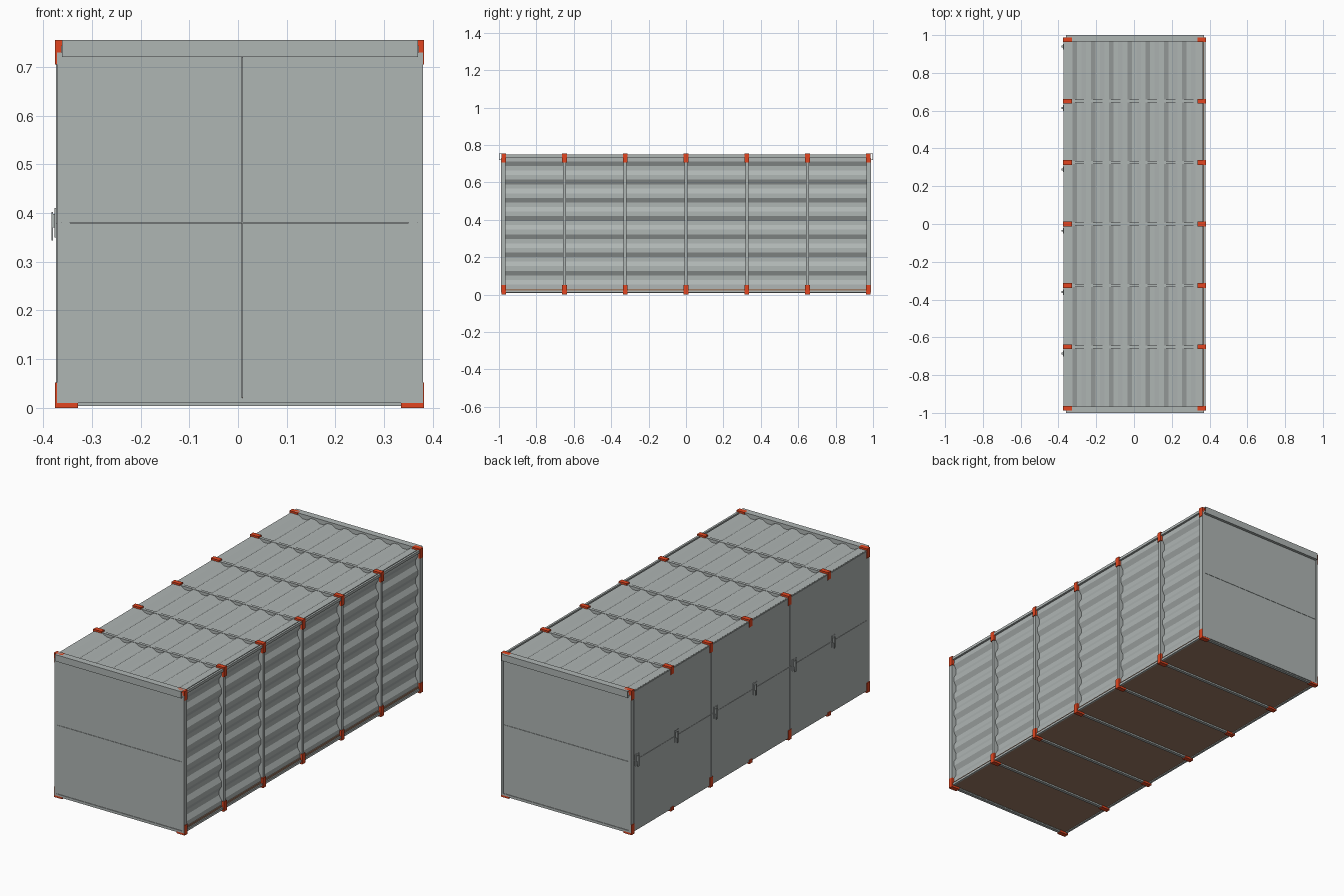
import bpy, bmesh

if "Cube" in bpy.data.objects:
    bpy.data.objects.remove(bpy.data.objects["Cube"])

def mat(name, c):
    m = bpy.data.materials.new(name)
    m.diffuse_color = (*c, 1)
    m.use_nodes = True
    m.node_tree.nodes["Principled BSDF"].inputs["Base Color"].default_value = m.diffuse_color
    return m

GREY = mat("grey_steel", (0.43, 0.465, 0.457))
ORANGE = mat("orange_fittings", (0.76, 0.06, 0.014))
BROWN = mat("brown_floor", (0.34, 0.20, 0.13))

def finish(name, bm, m):
    bmesh.ops.recalc_face_normals(bm, faces=bm.faces)
    me = bpy.data.meshes.new(name)
    bm.to_mesh(me)
    bm.free()
    me.materials.append(m)
    ob = bpy.data.objects.new(name, me)
    bpy.context.collection.objects.link(ob)
    return ob

def boxes(name, items, m):
    """One object from boxes given as (x0, x1, y0, y1, z0, z1)."""
    bm = bmesh.new()
    for x0, x1, y0, y1, z0, z1 in items:
        vs = bmesh.ops.create_cube(bm, size=1)["verts"]
        for v in vs:
            v.co = ((x0 + x1) / 2 + v.co.x * (x1 - x0),
                    (y0 + y1) / 2 + v.co.y * (y1 - y0),
                    (z0 + z1) / 2 + v.co.z * (z1 - z0))
    return finish(name, bm, m)

def wave(a, b, first, pitch, low, high):
    """Trapezoid wave from a to b; falling slopes start at first + n * pitch."""
    q = pitch / 4
    pts = [(a, high)]
    s = first
    while s + 3 * q < b:
        pts += [(s, high), (s + q, low), (s + 2 * q, low), (s + 3 * q, high)]
        s += pitch
    return pts + [(b, high)]

def sheet(name, pts, to_co, m):
    """Corrugated sheet running the whole length in y."""
    bm = bmesh.new()
    rows = [[bm.verts.new(to_co(p, y)) for p in pts] for y in (-0.974, 0.974)]
    for i in range(len(pts) - 1):
        bm.faces.new((rows[0][i], rows[0][i + 1], rows[1][i + 1], rows[1][i]))
    ob = finish(name, bm, m)
    mod = ob.modifiers.new("thickness", "SOLIDIFY")
    mod.thickness = 0.003
    mod.offset = 0
    return ob

RIBS = [i * 0.325 for i in range(-3, 4)]
H = 0.008  # half width of a frame rib

# corrugated right wall and roof
sheet("right_wall", wave(0.03, 0.738, 0.054, 0.0975, 0.350, 0.364),
      lambda p, y: (p[1], y, p[0]), GREY)
sheet("roof", wave(-0.368, 0.362, -0.325, 0.0965, 0.730, 0.744),
      lambda p, y: (p[0], y, p[1]), GREY)

# frame ribs: posts, roof beams, floor beams
boxes("right_posts", [(0.35, 0.378, y - H, y + H, 0.01, 0.745) for y in RIBS], GREY)
boxes("left_posts", [(-0.366, -0.345, y - H, y + H, 0.01, 0.735) for y in RIBS], GREY)
boxes("roof_beams", [(-0.36, 0.37, y - H, y + H, 0.722, 0.747) for y in RIBS], GREY)
boxes("floor_beams", [(-0.36, 0.37, y - H, y + H, 0.004, 0.014) for y in RIBS], GREY)

# long rails and floor
boxes("long_rails", [(0.368, 0.377, -0.98, 0.98, 0.01, 0.022),
                     (0.368, 0.379, -0.98, 0.98, 0.734, 0.748),
                     (-0.371, -0.36, -0.98, 0.98, 0.008, 0.022),
                     (-0.371, -0.36, -0.98, 0.98, 0.734, 0.745)], GREY)
boxes("floor", [(-0.362, 0.371, -0.970, 0.970, 0.012, 0.031)], BROWN)

# orange fittings: an L at each of the four corners of every rib
parts = []
for i, y in enumerate(RIBS):
    w = 0.0125
    door_joint = i in (0, 2, 4, 6)  # elsewhere the doors cover most of the left arm
    for z0, z1, a0, a1 in ((0, 0.052, 0, 0.011), (0.705, 0.755, 0.743, 0.755)):
        l0, l1 = (z0, z1) if door_joint else (0, 0.02) if z0 == 0 else (0.715, z1)
        parts += [(-0.376, -0.362, y - w, y + w, l0, l1),
                  (-0.364, -0.328, y - w, y + w, a0, a1),
                  (0.371, 0.382, y - w, y + w, z0, z1),
                  (0.335, 0.373, y - w, y + w, a0, a1)]
boxes("corner_fittings", parts, ORANGE)

# end frames
ends = []
for s in (-1, 1):
    a, b = sorted((s * 0.965, s * 0.988))
    ends += [(-0.372, -0.361, a, b, 0.01, 0.73), (0.369, 0.380, a, b, 0.01, 0.73),
             (-0.372, 0.380, a, b, 0.01, 0.02)]
boxes("end_frames", ends, GREY)

# open channel headers above both ends
heads = []
for s in (-1, 1):
    for p, q, z0, z1 in ((0.997, 1.0, 0.72, 0.755), (0.965, 1.0, 0.752, 0.755),
                         (0.965, 1.0, 0.72, 0.723), (0.965, 0.968, 0.72, 0.755)):
        a, b = sorted((s * p, s * q))
        heads.append((-0.361, 0.370, a, b, z0, z1))
boxes("end_headers", heads, GREY)

# panels with narrow joints, and a backing behind the joints
G = 0.0007
ROWS = ((0.02, 0.38 - G), (0.38 + G, 0.721))
boxes("front_doors", [(x0, x1, -0.985, -0.974, z0, z1) for z0, z1 in ROWS
                      for x0, x1 in ((-0.361, 0.009 - G), (0.009 + G, 0.369))], GREY)
boxes("back_panels", [(-0.361, 0.369, 0.974, 0.985, z0, z1) for z0, z1 in ROWS], GREY)
boxes("left_doors", [(-0.3735, -0.366, y0, y1, z0, z1)
                     for z0, z1 in ((0.011, 0.38 - G), (0.38 + G, 0.742))
                     for y0, y1 in ((-0.964, -0.325 - G), (-0.325 + G, 0.325 - G),
                                    (0.325 + G, 0.964))], GREY)
boxes("joint_backing", [(-0.36, 0.368, -0.974, -0.97, 0.021, 0.719),
                        (-0.36, 0.368, 0.97, 0.974, 0.021, 0.719),
                        (-0.366, -0.362, -0.964, 0.964, 0.023, 0.733)], GREY)

# door handles on the left side: plate, side flanges and a lever
handles = []
for y in RIBS[1:]:
    c = y - 0.036
    handles += [(-0.375, -0.373, c - 0.014, c + 0.014, 0.352, 0.408),
                (-0.383, -0.380, c - 0.005, c + 0.005, 0.344, 0.402),
                (-0.381, -0.374, c - 0.005, c + 0.005, 0.370, 0.398),
                (-0.377, -0.373, c + 0.011, c + 0.015, 0.350, 0.410),
                (-0.377, -0.373, c - 0.015, c - 0.011, 0.350, 0.410)]
boxes("door_handles", handles, GREY)
